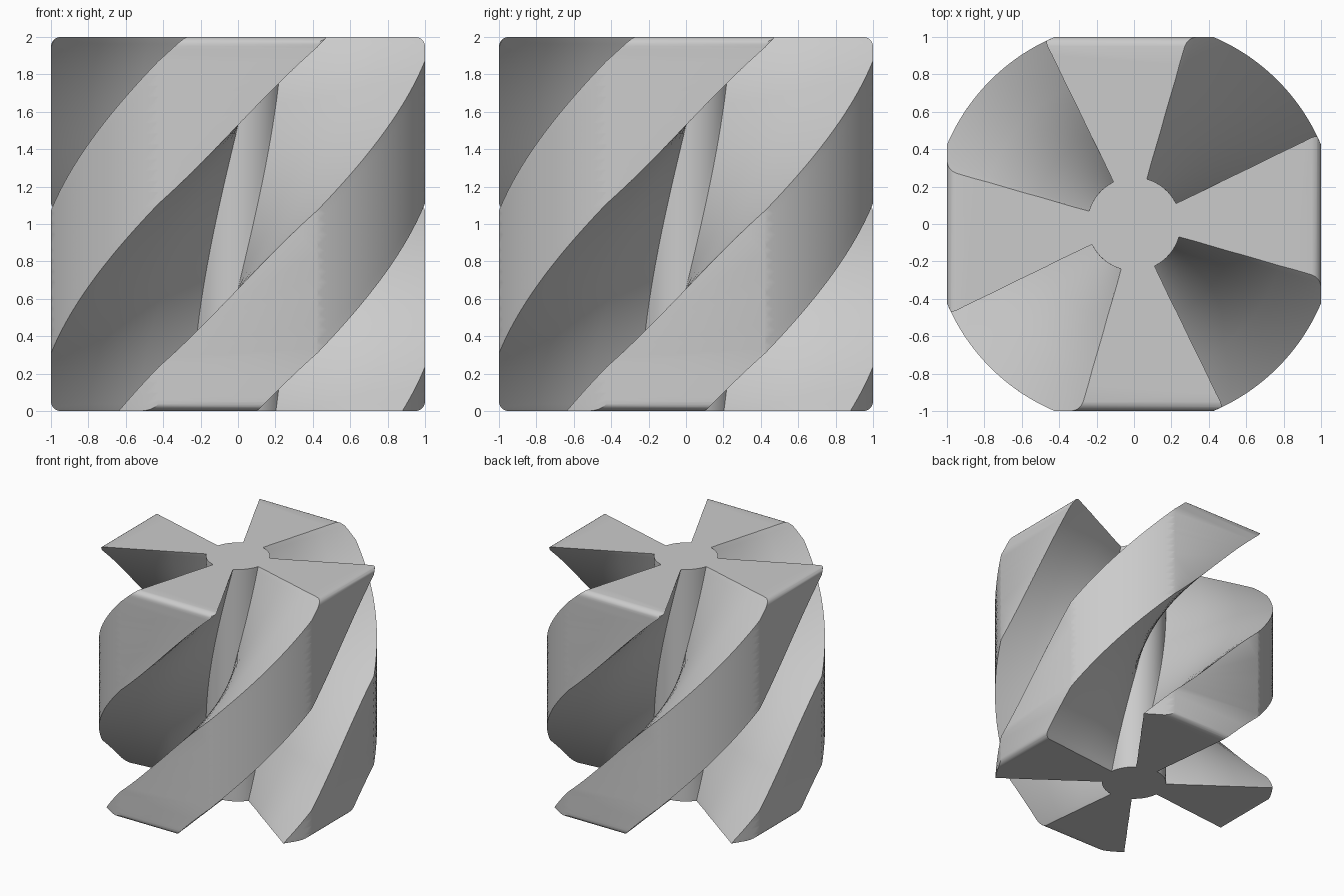
import bpy, bmesh
from math import radians, cos, sin

if "Cube" in bpy.data.objects:
    bpy.data.objects.remove(bpy.data.objects["Cube"], do_unlink=True)

HUB, RIM = 0.25, 1.086      # core and blade radii
TWIST = 55                  # degrees per unit of height
START, WIDTH = -126, 42     # blade start angle at the base, blade width
LAYERS = 72

grey = bpy.data.materials.new("plain grey")
grey.use_nodes = True
colour = (0.6, 0.6, 0.6, 1)
grey.diffuse_color = colour
grey.node_tree.nodes["Principled BSDF"].inputs["Base Color"].default_value = colour


def make_object(name, bm):
    mesh = bpy.data.meshes.new(name)
    bm.to_mesh(mesh)
    bm.free()
    mesh.materials.append(grey)
    obj = bpy.data.objects.new(name, mesh)
    bpy.context.collection.objects.link(obj)
    return obj


def arc(radius, start, sweep, steps):
    return [(radius, start + sweep * i / steps) for i in range(steps + 1)]


# Cross-section: four radial blades joined by hub arcs, as radius and angle
section = []
for quarter in range(4):
    a = START + 90 * quarter
    section += [(HUB + (RIM - HUB) * t / 3, a) for t in range(3)]
    section += arc(RIM, a, WIDTH, 12)
    section += [(HUB + (RIM - HUB) * t / 3, a + WIDTH) for t in (2, 1)]
    section += arc(HUB, a + WIDTH, 90 - WIDTH, 8)[:-1]

# Sweep the section up the axis while it turns
bm = bmesh.new()
rings = []
for k in range(LAYERS + 1):
    z = -0.02 + 2.04 * k / LAYERS
    rings.append([bm.verts.new((r * cos(radians(a + TWIST * z)),
                                r * sin(radians(a + TWIST * z)), z))
                  for r, a in section])
count = len(section)
for low, high in zip(rings, rings[1:]):
    for i in range(count):
        j = (i + 1) % count
        bm.faces.new((low[i], low[j], high[j], high[i]))
bm.faces.new(rings[0][::-1])
bm.faces.new(rings[-1])
bmesh.ops.recalc_face_normals(bm, faces=bm.faces)
rotor = make_object("twisted_rotor", bm)

# Rounded block that trims the rotor to its final envelope
bm = bmesh.new()
bmesh.ops.create_cube(bm, size=2)
bmesh.ops.translate(bm, verts=bm.verts, vec=(0, 0, 1))
bmesh.ops.bevel(bm, geom=bm.edges[:], offset=0.05, segments=5,
                profile=0.5, affect='EDGES')
block = make_object("trim_block", bm)
block.hide_render = True

trim = rotor.modifiers.new("trim", 'BOOLEAN')
trim.operation = 'INTERSECT'
trim.solver = 'EXACT'
trim.object = block
bpy.context.view_layer.objects.active = rotor
rotor.select_set(True)
block.select_set(False)
bpy.ops.object.modifier_apply(modifier=trim.name)
bpy.data.objects.remove(block, do_unlink=True)

# Smooth curved walls, crisp blade edges
bpy.ops.object.shade_smooth_by_angle(angle=radians(30))
